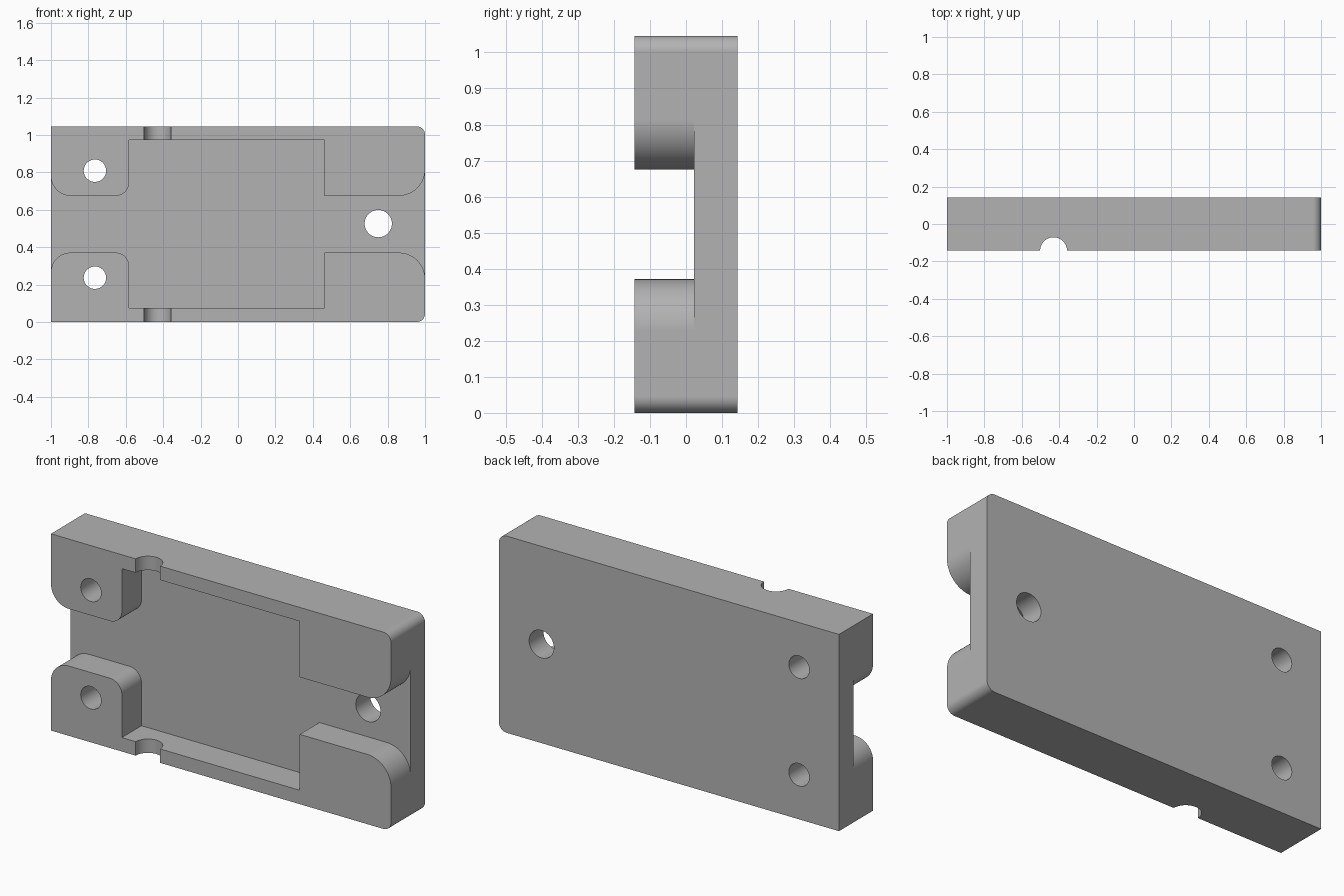
import bpy, bmesh
from math import sin, cos, pi, radians
from mathutils import Matrix

if "Cube" in bpy.data.objects:
    bpy.data.objects.remove(bpy.data.objects["Cube"])

HEIGHT, HALF_DEPTH, FLOOR = 1.046, 0.143, 0.022
MID = HEIGHT / 2

grey = bpy.data.materials.new("plain grey")
grey.use_nodes = True
grey.diffuse_color = (0.45, 0.45, 0.45, 1)
grey.node_tree.nodes["Principled BSDF"].inputs["Base Color"].default_value = grey.diffuse_color


def arc(cx, cz, r, start, end, steps=14):
    """Points on an arc, angles in degrees."""
    angles = [radians(start + (end - start) * i / steps) for i in range(steps + 1)]
    return [(cx + r * cos(a), cz + r * sin(a)) for a in angles]


def add_object(name, bm):
    bmesh.ops.recalc_face_normals(bm, faces=bm.faces)
    mesh = bpy.data.meshes.new(name)
    bm.to_mesh(mesh)
    bm.free()
    mesh.materials.append(grey)
    obj = bpy.data.objects.new(name, mesh)
    bpy.context.collection.objects.link(obj)
    return obj


def prism(name, outline, y0, y1):
    """Extrude an x-z outline from y0 to y1."""
    bm = bmesh.new()
    face = bm.faces.new([bm.verts.new((x, y0, z)) for x, z in outline])
    moved = bmesh.ops.extrude_face_region(bm, geom=[face])["geom"]
    verts = [v for v in moved if isinstance(v, bmesh.types.BMVert)]
    bmesh.ops.translate(bm, verts=verts, vec=(0, y1 - y0, 0))
    return add_object(name, bm)


def mirrored(half):
    """Close an upper half outline with its reflection about mid height."""
    return half + [(x, 2 * MID - z) for x, z in reversed(half)]


# Body: square corners on one end, small rounded corners on the other
body = prism("housing_body", mirrored([(-1, HEIGHT)] + arc(0.955, HEIGHT - 0.045, 0.045, 90, 0)),
             -HALF_DEPTH, HALF_DEPTH)

# Pocket with channels that open through both ends between rounded bosses
LIP = 0.675
pocket_half = ([(-1.1, LIP + 0.105)]
               + arc(-0.895, LIP + 0.105, 0.105, 180, 270)
               + arc(-0.653, LIP + 0.07, 0.07, 270, 360)
               + [(-0.583, 0.972), (0.463, 0.972), (0.463, LIP)]
               + arc(0.86, LIP + 0.14, 0.14, 270, 360)
               + [(1.1, LIP + 0.14)])
cutters = [prism("pocket_cutter", mirrored(pocket_half), -0.3, FLOOR)]

# Screw holes and the larger end hole
for name, x, z, r in (("upper_screw_hole", -0.765, MID + 0.286, 0.06),
                      ("lower_screw_hole", -0.765, MID - 0.286, 0.06),
                      ("end_hole", 0.75, MID + 0.003, 0.073)):
    cutters.append(prism(name, arc(x, z, r, 0, 360, 48)[:-1], -0.3, 0.3))

# Half-round cable groove through the upper and lower walls
bm = bmesh.new()
bmesh.ops.create_cone(bm, cap_ends=True, segments=48, radius1=0.072, radius2=0.072, depth=1.4,
                      matrix=Matrix.Translation((-0.43, -HALF_DEPTH, MID)))
cutters.append(add_object("cable_groove", bm))

bpy.context.view_layer.objects.active = body
body.select_set(True)
for cutter in cutters:
    mod = body.modifiers.new(cutter.name, "BOOLEAN")
    mod.operation, mod.solver, mod.object = "DIFFERENCE", "EXACT", cutter
    bpy.ops.object.modifier_apply(modifier=mod.name)
    bpy.data.objects.remove(cutter)

# Smooth round surfaces, crisp edges and flat faces
bpy.ops.object.shade_smooth_by_angle(angle=radians(30))
weighted = body.modifiers.new("flat_face_normals", "WEIGHTED_NORMAL")
weighted.keep_sharp = True
